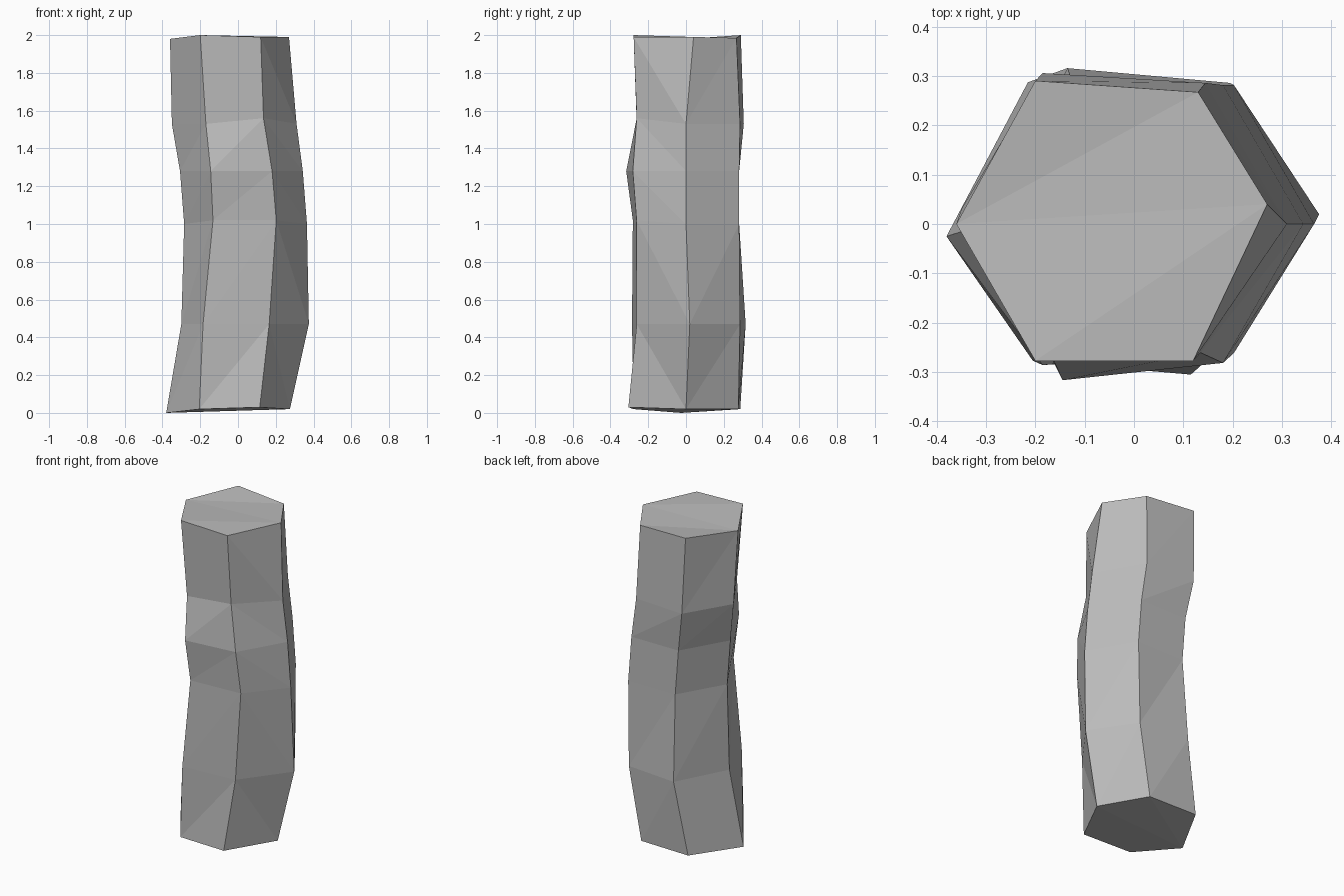
import bpy
import bmesh
from math import cos, sin, tau
from mathutils import Vector

cube = bpy.data.objects.get("Cube")
if cube:
    bpy.data.objects.remove(cube, do_unlink=True)

SIDES = 6

# Bent spine of the column: centre x, height, radius of each ring
spine = [
    (-0.045, 0.02, 0.32),
    (0.03, 0.47, 0.33),
    (0.04, 1.0, 0.325),
    (0.018, 1.28, 0.325),
    (-0.02, 1.53, 0.33),
    (-0.04, 2.0, 0.32),
]

# Chipped corners: (ring, corner) -> offset; corners run anticlockwise from +x
chips = {
    (0, 2): (-0.01, 0.01, 0),
    (0, 3): (-0.015, -0.025, -0.02),
    (0, 5): (0, -0.028, 0.01),
    (1, 0): (0.015, 0.02, 0),
    (1, 2): (0, 0.03, 0),
    (1, 4): (-0.05, 0, 0),
    (1, 5): (-0.03, 0.025, 0),
    (2, 4): (-0.01, 0, 0.02),
    (2, 5): (0, 0.02, 0.02),
    (3, 4): (0, -0.035, 0),
    (4, 2): (0, 0.02, 0),
    (4, 3): (0, 0.03, 0),
    (4, 4): (0.015, 0.025, 0),
    (4, 5): (-0.01, 0.025, 0.03),
    (5, 0): (-0.01, 0.04, -0.01),
    (5, 1): (0.01, -0.01, -0.015),
    (5, 2): (0, 0.013, 0),
    (5, 3): (0, 0, -0.02),
    (5, 5): (0, 0, -0.01),
}

# Stone colour
stone = bpy.data.materials.new("grey_stone")
stone.use_nodes = True
grey = (0.5, 0.5, 0.5, 1)
stone.diffuse_color = grey
stone.node_tree.nodes["Principled BSDF"].inputs["Base Color"].default_value = grey

# Column rings
bm = bmesh.new()
rings = []
for r, (x, z, radius) in enumerate(spine):
    ring = []
    for c in range(SIDES):
        angle = tau * c / SIDES
        corner = Vector((x + radius * cos(angle), radius * sin(angle), z))
        ring.append(bm.verts.new(corner + Vector(chips.get((r, c), (0, 0, 0)))))
    rings.append(ring)

# Faceted walls: the last side splits along the opposite diagonal
for low, high in zip(rings, rings[1:]):
    for c in range(SIDES):
        n = (c + 1) % SIDES
        a, b, d, e = low[c], low[n], high[n], high[c]
        if n == 0:
            bm.faces.new((a, b, e))
            bm.faces.new((b, d, e))
        else:
            bm.faces.new((a, b, d))
            bm.faces.new((a, d, e))

# Faceted end caps
for ring in (rings[0], rings[-1]):
    a, b, c, d, e, f = ring
    for tri in ((b, c, d), (a, b, d), (a, d, e), (a, e, f)):
        bm.faces.new(tri)

bmesh.ops.recalc_face_normals(bm, faces=bm.faces)
mesh = bpy.data.meshes.new("stone_column")
bm.to_mesh(mesh)
bm.free()
mesh.materials.append(stone)
column = bpy.data.objects.new("stone_column", mesh)
bpy.context.collection.objects.link(column)
